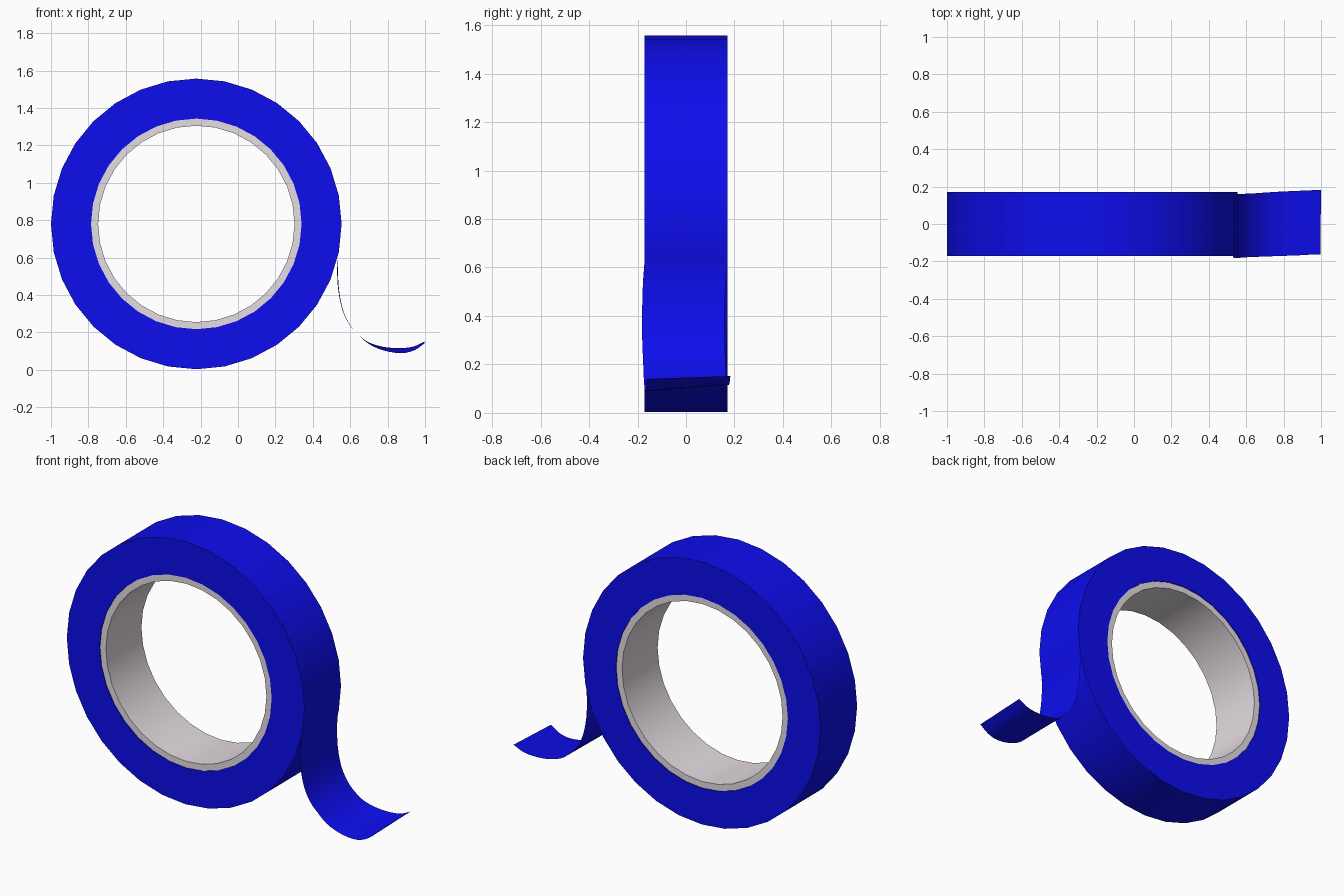
import bpy, bmesh, math
from mathutils import Vector

if "Cube" in bpy.data.objects:
    bpy.data.objects.remove(bpy.data.objects["Cube"])

CX, CZ, SIDES = -0.223, 0.78, 32


def material(name, rgb):
    m = bpy.data.materials.new(name)
    m.diffuse_color = (*rgb, 1)
    m.use_nodes = True
    m.node_tree.nodes["Principled BSDF"].inputs["Base Color"].default_value = m.diffuse_color
    return m


def finish(bm, name, mat):
    me = bpy.data.meshes.new(name)
    bm.to_mesh(me)
    bm.free()
    ob = bpy.data.objects.new(name, me)
    bpy.context.collection.objects.link(ob)
    me.materials.append(mat)
    bpy.ops.object.select_all(action='DESELECT')
    ob.select_set(True)
    bpy.context.view_layer.objects.active = ob
    bpy.ops.object.shade_smooth_by_angle(angle=math.radians(35))
    return ob


def ring(name, r_in, r_out, half, mat):
    """Closed rectangular profile swept around the roll axis."""
    bm = bmesh.new()
    profile = [(r_in, -half), (r_out, -half), (r_out, half), (r_in, half)]
    loops = []
    for i in range(SIDES):
        a = 2 * math.pi * i / SIDES
        loops.append([bm.verts.new((CX + r * math.cos(a), y, CZ + r * math.sin(a)))
                      for r, y in profile])
    for i in range(SIDES):
        p, q = loops[i], loops[(i + 1) % SIDES]
        for j in range(4):
            k = (j + 1) % 4
            bm.faces.new((p[j], p[k], q[k], q[j]))
    bmesh.ops.recalc_face_normals(bm, faces=bm.faces)
    return finish(bm, name, mat)


def spline(pts, steps=3):
    """Catmull-Rom curve through the points."""
    pts = [Vector(p) for p in pts]
    ext = [2 * pts[0] - pts[1]] + pts + [2 * pts[-1] - pts[-2]]
    out = []
    for i in range(len(pts) - 1):
        a, b, c, d = ext[i:i + 4]
        for s in range(steps):
            t = s / steps
            out.append(0.5 * (2 * b + (c - a) * t + (2 * a - 5 * b + 4 * c - d) * t * t
                              + (3 * b - a - 3 * c + d) * t ** 3))
    return out + [pts[-1]]


blue = material("tape_blue", (0.004, 0.004, 0.85))
card = material("core_grey", (0.78, 0.72, 0.76))

# Wound tape and the slightly recessed core
ring("tape_roll", 0.563, 0.777, 0.171, blue)
ring("core", 0.525, 0.563, 0.166, card)

# Loose tape end, slightly twisted: front and back edges
front = [(0.536, -0.172, 0.615), (0.530, -0.178, 0.53), (0.537, -0.181, 0.42),
         (0.560, -0.181, 0.315), (0.600, -0.178, 0.235), (0.645, -0.176, 0.187),
         (0.700, -0.174, 0.138), (0.780, -0.171, 0.103), (0.870, -0.168, 0.089),
         (0.940, -0.164, 0.103), (0.996, -0.162, 0.140)]
back = [(0.536, 0.168, 0.615), (0.534, 0.163, 0.53), (0.541, 0.160, 0.42),
        (0.563, 0.160, 0.315), (0.600, 0.162, 0.238), (0.645, 0.164, 0.187),
        (0.700, 0.168, 0.146), (0.780, 0.173, 0.122), (0.870, 0.177, 0.116),
        (0.940, 0.180, 0.125), (1.0, 0.183, 0.152)]
bm = bmesh.new()
rows = [(bm.verts.new(f), bm.verts.new(b)) for f, b in zip(spline(front), spline(back))]
for (f0, b0), (f1, b1) in zip(rows, rows[1:]):
    bm.faces.new((f0, f1, b1, b0))
finish(bm, "loose_tape_end", blue)
